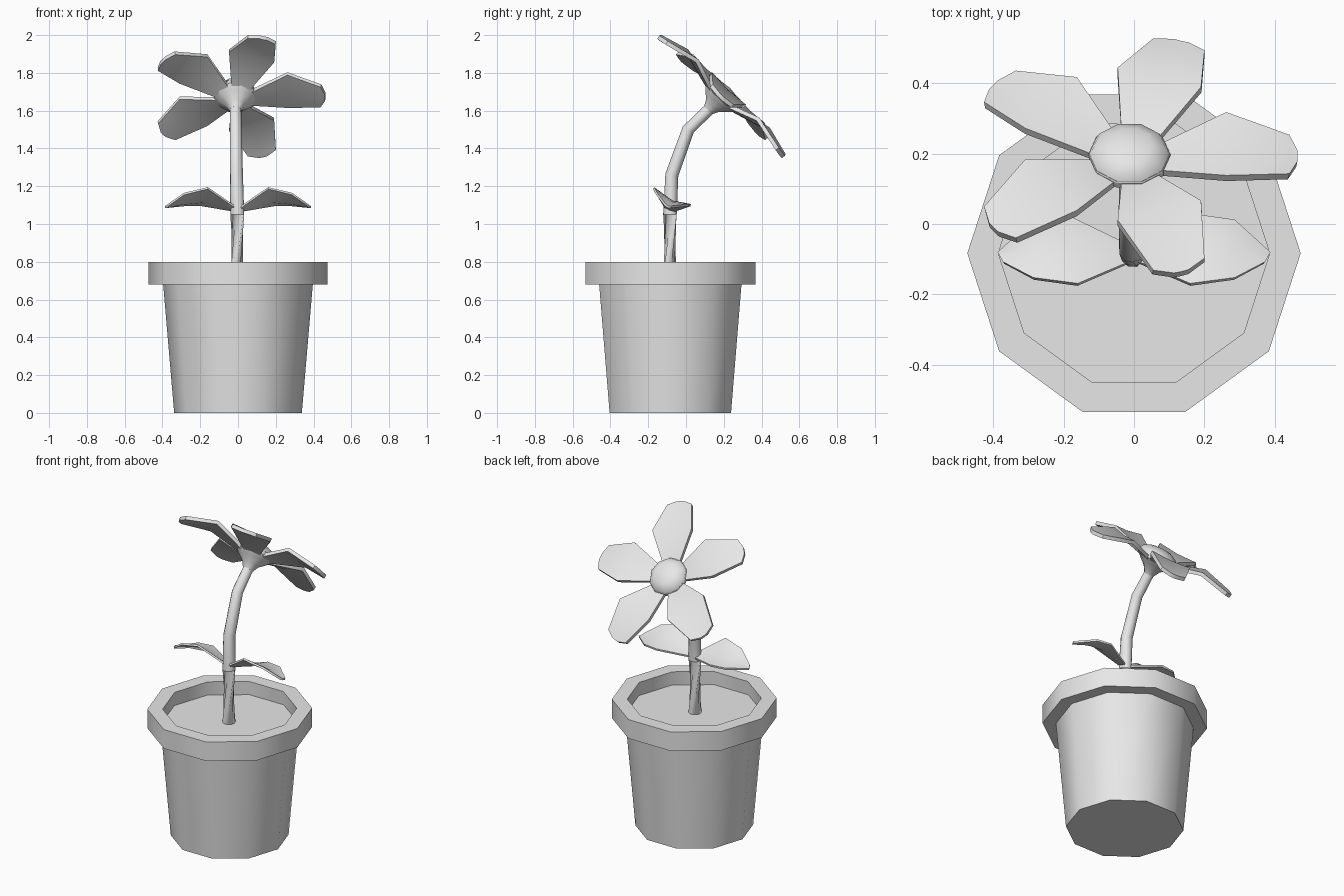
import bpy, bmesh, math
from mathutils import Matrix, Vector

cube = bpy.data.objects.get("Cube")
if cube:
    bpy.data.objects.remove(cube, do_unlink=True)

# One plain grey for everything
grey = bpy.data.materials.new("light_grey")
grey.use_nodes = True
colour = (0.8, 0.8, 0.8, 1)
grey.diffuse_color = colour
grey.node_tree.nodes["Principled BSDF"].inputs["Base Color"].default_value = colour


def finish(name, bm, matrix, thickness=0):
    mesh = bpy.data.meshes.new(name)
    bm.to_mesh(mesh)
    bm.free()
    mesh.materials.append(grey)
    mesh.transform(matrix)
    obj = bpy.data.objects.new(name, mesh)
    bpy.context.collection.objects.link(obj)
    bpy.ops.object.select_all(action='DESELECT')
    bpy.context.view_layer.objects.active = obj
    obj.select_set(True)
    if thickness:
        mod = obj.modifiers.new("thickness", 'SOLIDIFY')
        mod.thickness = thickness
        mod.offset = 0
        bpy.ops.object.modifier_apply(modifier=mod.name)
    bpy.ops.object.shade_smooth_by_angle(angle=math.radians(42))
    return obj


def skin(bm, a, b, closed):
    count = len(a)
    for i in range(count if closed else count - 1):
        j = (i + 1) % count
        bm.faces.new((a[i], a[j], b[j], b[i]))


def lathe(name, profile, sides, matrix, ring=False):
    """Spin (radius, height) points; a ring joins its last point to its first."""
    bm = bmesh.new()
    loops = []
    for r, z in profile:
        angles = [math.tau * i / sides for i in range(sides)]
        loops.append([bm.verts.new((r * math.cos(t), r * math.sin(t), z)) for t in angles])
    for a, b in zip(loops, loops[1:]):
        skin(bm, a, b, True)
    if ring:
        skin(bm, loops[-1], loops[0], True)
    else:
        bm.faces.new(loops[0][::-1])
        bm.faces.new(loops[-1])
    bmesh.ops.remove_doubles(bm, verts=bm.verts[:], dist=0.002)
    bmesh.ops.recalc_face_normals(bm, faces=bm.faces[:])
    return finish(name, bm, matrix)


def blade(name, rows, matrix, thickness):
    """Thin sheet through rows of points."""
    bm = bmesh.new()
    loops = [[bm.verts.new(p) for p in row] for row in rows]
    for a, b in zip(loops, loops[1:]):
        skin(bm, a, b, False)
    bmesh.ops.recalc_face_normals(bm, faces=bm.faces[:])
    return finish(name, bm, matrix, thickness)


# Ten-sided pot with overhanging rim and sunken soil
pot_place = Matrix.Translation((0, -0.083, 0))
lathe("pot_body", [(0.338, 0), (0.397, 0.69)], 10, pot_place)
lathe("pot_rim", [(0.39, 0.68), (0.473, 0.68), (0.473, 0.8), (0.385, 0.8)], 10, pot_place, ring=True)
lathe("soil", [(0.388, 0.69), (0.388, 0.715)], 10, pot_place)

# Bent stem, swept along a polyline
path = [(-0.004, -0.085, 0.7), (-0.004, -0.085, 1.05), (-0.008, -0.075, 1.26),
        (-0.012, 0.012, 1.5), (-0.013, 0.125, 1.61)]
bm = bmesh.new()
rings = []
for i, p in enumerate(path):
    ahead = Vector(path[min(i + 1, len(path) - 1)]) - Vector(path[max(i - 1, 0)])
    tilt = ahead.to_track_quat('Z', 'X').to_matrix()
    radius = 0.039 - 0.002 * i
    angles = [math.tau * k / 10 for k in range(10)]
    rings.append([bm.verts.new(Vector(p) + tilt @ Vector((radius * math.cos(t), radius * math.sin(t), 0)))
                  for t in angles])
for a, b in zip(rings, rings[1:]):
    skin(bm, a, b, True)
bm.faces.new(rings[0])
bm.faces.new(rings[-1])
bmesh.ops.recalc_face_normals(bm, faces=bm.faces[:])
finish("stem", bm, Matrix())

# Flower head, leaning backwards
head = Matrix.Translation((-0.013, 0.196, 1.684)) @ Matrix.Rotation(math.radians(-43.8), 4, 'X')
lathe("flower_cup", [(0.031, -0.115), (0.05, -0.08), (0.085, -0.05), (0.115, -0.02), (0.115, 0.005)], 10, head)
lathe("flower_centre", [(0.117, 0), (0.104, 0.024), (0.065, 0.044), (0, 0.052)], 10, head)

# Five petals: (distance, half width, height) along each
petal = [(0.07, 0.045, -0.025), (0.275, 0.125, 0.035), (0.452, 0.077, -0.008), (0.475, 0.022, -0.015)]
for k in range(5):
    rows = [[(r, -w, h), (r, 0, h - 0.06 * w), (r, w, h)] for r, w, h in petal]
    blade(f"petal_{k + 1}", rows, head @ Matrix.Rotation(math.tau * k / 5, 4, 'Z'), 0.022)

# Two drooping leaves: front edge and back edge of each section
leaf = [((0.015, -0.11, 1.09), (0.015, -0.06, 1.07)),
        ((0.16, -0.172, 1.19), (0.19, 0.025, 1.1)),
        ((0.285, -0.155, 1.16), (0.285, 0.012, 1.1)),
        ((0.37, -0.11, 1.1), (0.386, -0.08, 1.09))]
for name, side in (("left_leaf", 1), ("right_leaf", -1)):
    rows = []
    for front, back in leaf:
        front, back = Vector(front), Vector(back)
        middle = (front + back) / 2 - Vector((0, 0, 0.12 * (back - front).length))
        rows.append([(side * p.x, p.y, p.z) for p in (front, middle, back)])
    blade(name, rows, Matrix(), 0.012)
